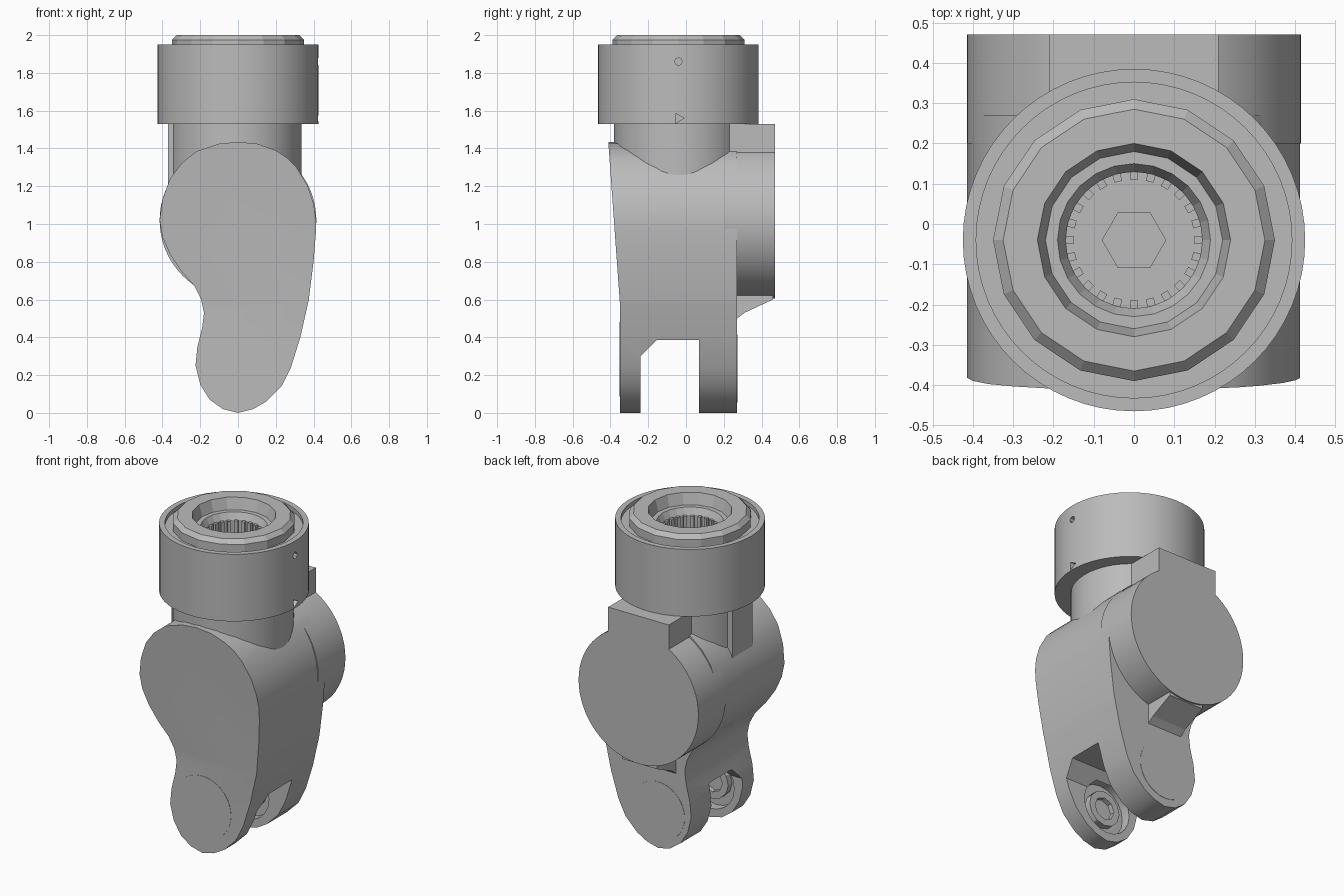
import bpy, bmesh, math
from mathutils import Vector, Matrix

if "Cube" in bpy.data.objects:
    bpy.data.objects.remove(bpy.data.objects["Cube"])

grey = bpy.data.materials.new("machined grey")
grey.diffuse_color = (0.5, 0.5, 0.5, 1)
grey.use_nodes = True
grey.node_tree.nodes["Principled BSDF"].inputs["Base Color"].default_value = grey.diffuse_color
CY = -0.04  # collar axis offset in y


def finish(name, bm, angle=30):
    bmesh.ops.recalc_face_normals(bm, faces=bm.faces)
    me = bpy.data.meshes.new(name)
    bm.to_mesh(me)
    bm.free()
    ob = bpy.data.objects.new(name, me)
    bpy.context.collection.objects.link(ob)
    me.materials.append(grey)
    smooth(ob, angle)
    return ob


def smooth(ob, angle=30):
    bpy.ops.object.select_all(action='DESELECT')
    ob.select_set(True)
    bpy.context.view_layer.objects.active = ob
    if angle:
        bpy.ops.object.shade_smooth_by_angle(angle=math.radians(angle))


def prism(points, depth):
    """Extrude a closed 3D outline along a vector."""
    bm = bmesh.new()
    face = bm.faces.new([bm.verts.new(p) for p in points])
    ext = bmesh.ops.extrude_face_region(bm, geom=[face], use_keep_orig=True)
    verts = [g for g in ext["geom"] if isinstance(g, bmesh.types.BMVert)]
    bmesh.ops.translate(bm, verts=verts, vec=Vector(depth))
    return bm


def disc(x, z, r, y0, y1, n=64):
    """Cylinder running along y."""
    pts = [(x + r * math.cos(2 * math.pi * i / n), y0,
            z + r * math.sin(2 * math.pi * i / n)) for i in range(n)]
    return prism(pts, (0, y1 - y0, 0))


def box(x0, x1, y0, y1, z0, z1):
    return prism([(x0, y0, z0), (x1, y0, z0), (x1, y1, z0), (x0, y1, z0)], (0, 0, z1 - z0))


def lathe(name, profile, n, angle=30):
    """Closed or axis-ended (r, z) profile revolved about the collar axis."""
    bm = bmesh.new()
    verts = [bm.verts.new((r, CY, z)) for r, z in profile]
    edges = [bm.edges.new(p) for p in zip(verts, verts[1:])]
    bmesh.ops.spin(bm, geom=verts + edges, cent=(0, CY, 0), axis=(0, 0, 1),
                   angle=2 * math.pi, steps=n, use_merge=False)
    bmesh.ops.remove_doubles(bm, verts=bm.verts, dist=1e-4)
    return finish(name, bm, angle)


def cut(target, cutters):
    for c in cutters:
        mod = target.modifiers.new("cut", 'BOOLEAN')
        mod.operation, mod.solver, mod.object = 'DIFFERENCE', 'EXACT', c
        bpy.ops.object.select_all(action='DESELECT')
        bpy.context.view_layer.objects.active = target
        bpy.ops.object.modifier_apply(modifier=mod.name)
        bpy.data.objects.remove(c)
    smooth(target)


# Main body: curved outline, front face leaning out towards the top
outline = [(0, 1.435), (.1, 1.425), (.2, 1.39), (.26, 1.35), (.31, 1.3), (.37, 1.2), (.4, 1.11),
           (.412, 1.03), (.412, .95), (.4, .8), (.375, .6), (.33, .4), (.28, .24), (.23, .14),
           (.15, .06), (.08, .02), (0, 0), (-.08, .02), (-.15, .07), (-.2, .15), (-.225, .25),
           (-.215, .35), (-.19, .45), (-.18, .53), (-.195, .6), (-.23, .67), (-.3, .75),
           (-.36, .84), (-.4, .93), (-.415, 1.02), (-.4, 1.13), (-.36, 1.24), (-.3, 1.32),
           (-.22, 1.385), (-.1, 1.425)]
bm = prism([(x, -.35, z) for x, z in outline], (0, .62, 0))
bmesh.ops.bisect_plane(bm, geom=bm.verts[:] + bm.edges[:] + bm.faces[:],
                       plane_co=(0, 0, .58), plane_no=(0, 0, 1))
for v in bm.verts:
    if v.co.y < 0:
        v.co.y -= max(0, v.co.z - .58) * .072
body = finish("body", bm)

# Fork slot with one chamfered corner, and round pockets inside both legs
slot = [(-.24, -.1), (.07, -.1), (.07, .385), (-.155, .385), (-.24, .3)]
cut(body, [finish("slot_cutter", prism([(-.6, y, z) for y, z in slot], (1.2, 0, 0))),
           finish("front_pocket_cutter", disc(0, .22, .165, -.30, -.2, 20)),
           finish("back_pocket_cutter", disc(0, .22, .165, .03, .13, 20))])

# Bearing hubs standing in the pockets
for name, y0, y1 in (("front_hub", -.305, -.26), ("back_hub", .09, .135)):
    hub = finish(name, disc(0, .22, .11, y0, y1, 12), 0)
    cut(hub, [finish("hub_cutter", disc(0, .22, .07, y0 + .015, y1 + .1, 8)
                     if y0 < 0 else disc(0, .22, .07, y0 - .1, y1 - .015, 8))])

# Flush pivot covers on the outer leg faces
finish("front_pivot_cover", disc(0, .285, .197, -.352, -.34))
finish("back_pivot_cover", disc(0, .235, .18, .26, .272))

# Rear motor drum, its raised top block and the gusset under it
finish("rear_drum", disc(0, 1.02, .415, .2, .47))
finish("rear_block", box(-.21, .21, .2, .47, 1.2, 1.53), 0)
gusset = [(.2, .47), (.27, .5), (.31, .53), (.46, .6), (.46, .72), (.2, .72)]
finish("gusset", prism([(-.12, y, z) for y, z in gusset], (.24, 0, 0)), 0)

# Neck and its side rib
bm = bmesh.new()
bmesh.ops.create_cone(bm, cap_ends=True, segments=48, radius1=.345, radius2=.345, depth=.45,
                      matrix=Matrix.Translation((-.01, -.035, 1.31)))
finish("neck", bm)
finish("neck_rib", box(-.37, -.25, -.13, .07, 1.15, 1.53), 0)

# Collar with a step inside its rim, and two small holes on the right
collar = lathe("collar", [(0, 1.53), (.425, 1.53), (.425, 1.95), (.392, 1.95), (.392, 1.925),
                          (.3, 1.925), (.3, 1.8), (0, 1.8)], 64)
for z, r, n in ((1.86, .02, 8), (1.56, .03, 3)):
    bm = disc(0, 0, r, -.03, .03, n)
    bm.transform(Matrix.Translation((.425, CY, z)) @ Matrix.Rotation(math.pi / 2, 4, 'Z'))
    cut(collar, [finish("hole_cutter", bm)])

# Faceted locking ring with a stepped opening
lathe("locking_ring", [(.35, 1.92), (.35, 1.975), (.325, 2), (.24, 2), (.22, 1.93), (.29, 1.92),
                       (.35, 1.92)], 16, 0)
lathe("inner_ring", [(.3, 1.8), (.3, 1.93), (.19, 1.93), (.17, 1.89), (.17, 1.8)], 24, 0)
lathe("centre_boss", [(.08, 1.79), (.08, 1.83), (0, 1.83)], 6, 0)

# Teeth around the opening
teeth = bmesh.new()
for i in range(24):
    m = (Matrix.Translation((0, CY, 0)) @ Matrix.Rotation(math.tau * i / 24, 4, 'Z')
         @ Matrix.Translation((.165, 0, 1.845)) @ Matrix.Diagonal((.03, .02, .09, 1)))
    bmesh.ops.create_cube(teeth, size=1, matrix=m)
finish("teeth", teeth, 0)
